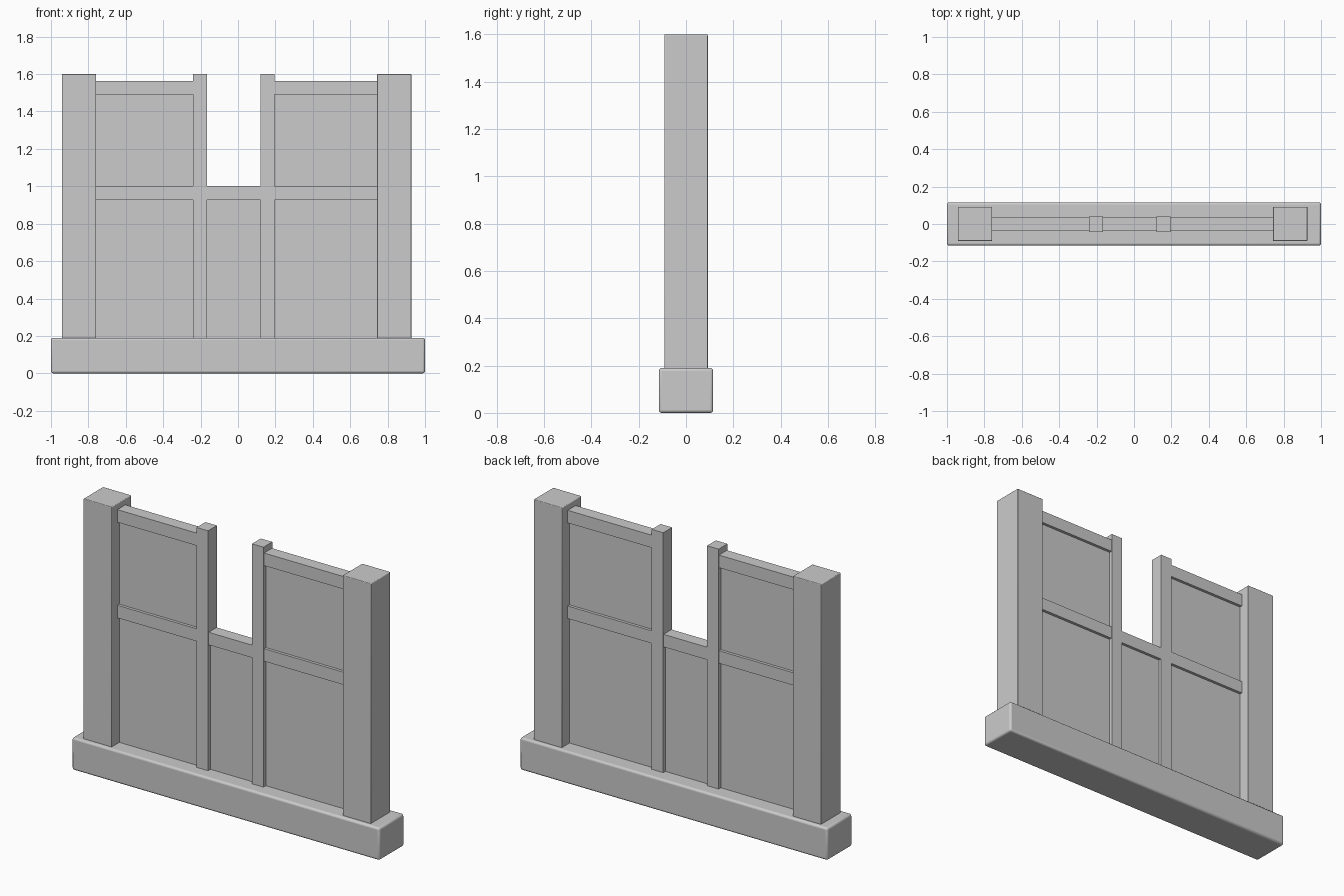
import bpy

cube = bpy.data.objects.get("Cube")
if cube:
    bpy.data.objects.remove(cube, do_unlink=True)

GREY = (0.6, 0.6, 0.6, 1)
mat = bpy.data.materials.new("plain_grey")
mat.use_nodes = True
mat.diffuse_color = GREY
mat.node_tree.nodes["Principled BSDF"].inputs["Base Color"].default_value = GREY


def box(name, x, y, z, bevel=0.0):
    """Add a box spanning the given (low, high) ranges."""
    spans = (x, y, z)
    bpy.ops.mesh.primitive_cube_add(size=1, location=[(a + b) / 2 for a, b in spans])
    ob = bpy.context.object
    ob.name = name
    ob.scale = [b - a for a, b in spans]
    bpy.ops.object.transform_apply(location=False, rotation=False, scale=True)
    ob.data.materials.append(mat)
    if bevel:
        mod = ob.modifiers.new("soft_edges", 'BEVEL')
        mod.width = bevel
        mod.segments = 3
        bpy.ops.object.shade_smooth_by_angle()
    return ob


BASE_TOP, POST_TOP = 0.19, 1.6
MID_RAIL, TOP_RAIL = (0.928, 1.002), (1.49, 1.564)
RAIL_Y, PANEL_Y, STILE_Y = (-0.037, 0.037), (-0.02, 0.02), (-0.042, 0.04)

# Sill
box("base_sill", (-1, 1), (-0.115, 0.115), (0, BASE_TOP), 0.012)

# Thick end posts and slim stiles either side of the opening
post_x = {"right": (-0.942, -0.758), "left": (0.743, 0.927)}
stile_x = {"right": (-0.24, -0.165), "left": (0.12, 0.195)}
for side in post_x:
    box(side + "_end_post", post_x[side], (-0.091, 0.092), (BASE_TOP - 0.01, POST_TOP), 0.004)
    box(side + "_stile", stile_x[side], STILE_Y, (BASE_TOP - 0.01, POST_TOP))

# Panels and rails between the uprights; the centre bay is low
bays = {
    "right": (post_x["right"][1], stile_x["right"][0], (MID_RAIL, TOP_RAIL)),
    "centre": (stile_x["right"][1], stile_x["left"][0], (MID_RAIL,)),
    "left": (stile_x["left"][1], post_x["left"][0], (MID_RAIL, TOP_RAIL)),
}
for side, (x0, x1, rails) in bays.items():
    span = (x0 - 0.005, x1 + 0.005)
    box(side + "_panel", span, PANEL_Y, (BASE_TOP - 0.01, rails[-1][0] + 0.02))
    for label, z in zip(("middle", "top"), rails):
        box(f"{side}_{label}_rail", span, RAIL_Y, z)
